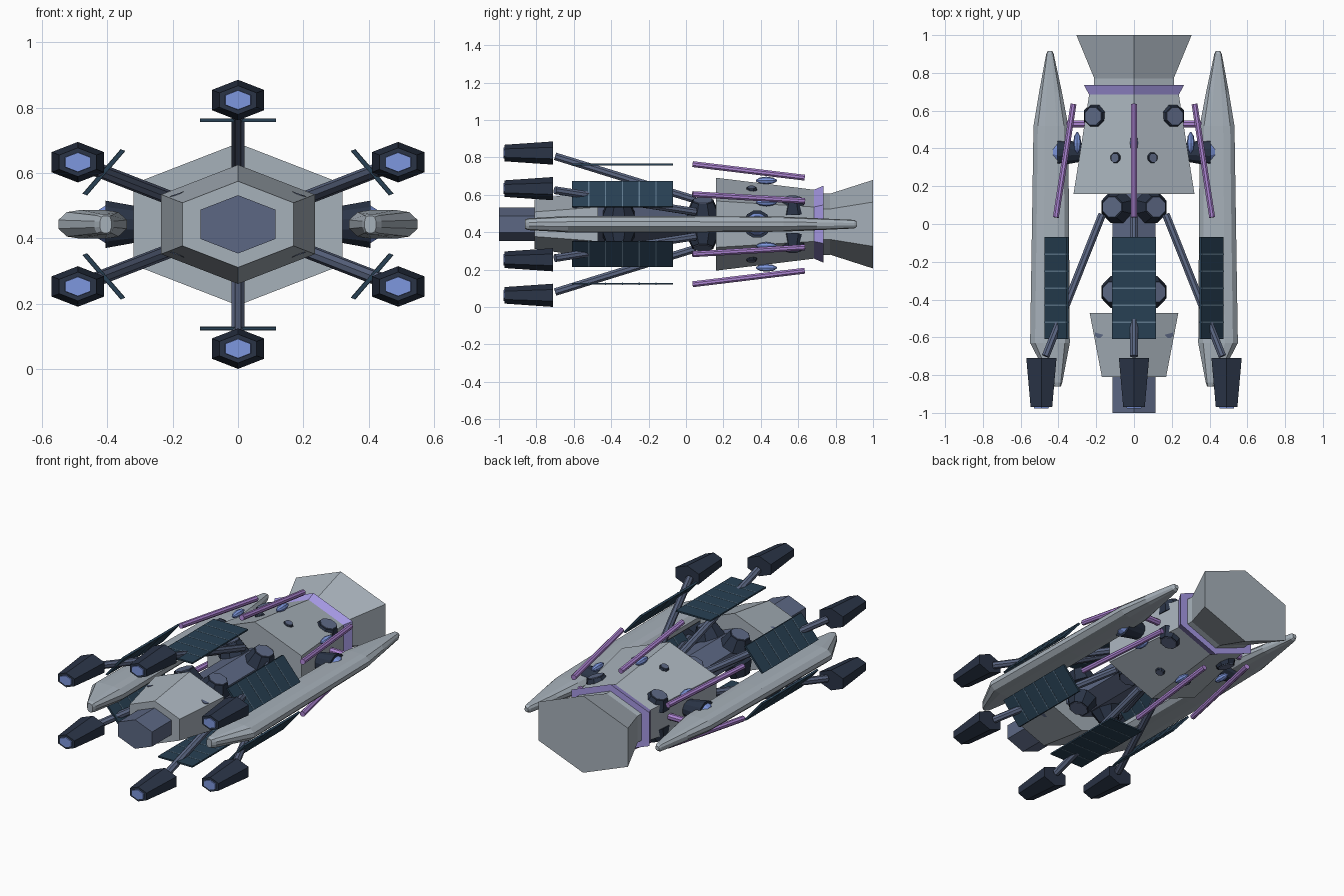
import bpy, bmesh, math
from mathutils import Vector

if "Cube" in bpy.data.objects:
    bpy.data.objects.remove(bpy.data.objects["Cube"])

Z0, K = 0.4425, 0.672          # hull axis height, vertical squash of the radial layout
HEX = [math.radians(30 + 60 * i) for i in range(6)]


def material(name, r, g, b):
    m = bpy.data.materials.new(name)
    m.diffuse_color = tuple((c / 255) ** 2.2 for c in (r, g, b)) + (1,)
    m.use_nodes = True
    m.node_tree.nodes["Principled BSDF"].inputs["Base Color"].default_value = m.diffuse_color
    return m


HULL = material("hull", 165, 175, 184)
TANK = material("tank_blue", 92, 103, 130)
DARK = material("dark_navy", 46, 55, 72)
PANEL = material("panel", 44, 66, 84)
LINE = material("panel_line", 95, 120, 140)
ROD = material("violet", 170, 130, 208)
RING = material("lilac", 165, 152, 228)
GLOW = material("glow_blue", 125, 150, 222)


def loft(name, rings, mat):
    """Skin a list of equal-sized vertex rings and cap both ends."""
    bm = bmesh.new()
    rows = [[bm.verts.new(p) for p in ring] for ring in rings]
    n = len(rows[0])
    for a, b in zip(rows, rows[1:]):
        for i in range(n):
            bm.faces.new((a[i], a[(i + 1) % n], b[(i + 1) % n], b[i]))
    bm.faces.new(rows[0])
    bm.faces.new(rows[-1])
    bmesh.ops.recalc_face_normals(bm, faces=bm.faces)
    me = bpy.data.meshes.new(name)
    bm.to_mesh(me)
    bm.free()
    me.materials.append(mat)
    ob = bpy.data.objects.new(name, me)
    bpy.context.collection.objects.link(ob)
    return ob


def polar(a, r, y):
    return Vector((r * math.cos(a), y, Z0 + K * r * math.sin(a)))


def hexes(name, profile, mat, centre=(0, 0)):
    """Squashed hexagonal body along y; profile = (y, half width)."""
    off = polar(centre[0], centre[1], 0) - Vector((0, 0, Z0))
    return loft(name, [[polar(a, w / 0.866, y) + off for a in HEX]
                       for y, w in profile], mat)


def cone(name, p, q, r0, r1, mat, n=8):
    """Frustum between two points."""
    p, q = Vector(p), Vector(q)
    rot = (q - p).to_track_quat('Z', 'Y')
    def ring(c, r):
        return [c + rot @ Vector((r * math.cos(t), r * math.sin(t), 0))
                for t in [math.tau * (i + .5) / n for i in range(n)]]
    return loft(name, [ring(p, r0), ring(q, r1)], mat)


# Central hull, front to back
hexes("nose_tube", [(-1, .115), (-.80, .115)], TANK)
hexes("front_module", [(-.81, .17), (-.47, .235)], HULL)
hexes("core_tank", [(-.48, .115), (.17, .115)], TANK)
hexes("rear_body", [(.16, .32), (.70, .235)], HULL)
hexes("rear_neck", [(.69, .215), (.78, .21)], HULL)
hexes("rear_ring", [(.68, .235), (.735, .265)], RING)
hexes("rear_nozzle", [(.77, .21), (1, .305)], HULL)

# Six-fold parts
for a in HEX:
    # Engine pod with glowing front
    hexes("engine_pod", [(-.97, .057), (-.71, .08)], DARK, (a, .566))
    hexes("engine_glow", [(-.976, .038), (-.965, .04)], GLOW, (a, .566))
    # Strut, side rod and bead
    cone("engine_strut", polar(a, .54, -.70), polar(a, .195, .05), .022, .022, TANK)
    cone("violet_rod", polar(a, .478, .035), polar(a, .37, .635), .017, .017, ROD)
    bead = [(-.056, .004), (-.035, .016), (0, .021), (.035, .016), (.056, .004)]
    c = polar(a, .347, .43)
    loft("bead", [[c + Vector((r * math.cos(t), y, r * math.sin(t)))
                   for t in [math.tau * i / 8 for i in range(8)]]
                  for y, r in bead], GLOW)

    # Flat panel and its cross lines
    def slab(name, y0, y1, half, thick, mat):
        def ring(y):
            pts = []
            for u, v in ((-1, -1), (1, -1), (1, 1), (-1, 1)):
                r, t = .474 + v * thick, u * half
                pts.append((r * math.cos(a) - t * math.sin(a), y,
                            Z0 + K * (r * math.sin(a) + t * math.cos(a))))
            return pts
        loft(name, [ring(y0), ring(y1)], mat)
    slab("solar_panel", -.61, -.07, .117, .007, PANEL)
    for i in range(1, 6):
        y = -.61 + .09 * i
        slab("panel_line", y - .003, y + .003, .117, .0085, LINE)

for s in (-1, 1):
    # Long side nacelle: (y, centre x, half width, half height)
    sections = [(-.86, .405, .018, .026), (-.84, .41, .03, .032),
                (-.63, .445, .105, .044), (.0, .442, .098, .044),
                (.52, .44, .092, .040), (.70, .442, .06, .032),
                (.90, .445, .02, .023), (.915, .445, .012, .012)]
    octa = [(1, .3), (.75, .85), (.35, 1), (-.35, 1), (-.75, .85), (-1, .3),
            (-1, -.3), (-.75, -.85), (-.35, -1), (.35, -1), (.75, -.85), (1, -.3)]
    loft("side_nacelle", [[(s * (cx + w * u), y, Z0 + h * v) for u, v in octa]
                          for y, cx, w, h in sections], HULL)
    # Nacelle brace and side lamp
    cone("nacelle_brace", (s * .22, .53, Z0), (s * .42, .53, Z0), .02, .02, ROD)
    cone("side_lamp", (s * .27, .38, Z0), (s * .405, .38, Z0), .05, .075, DARK, 12)
    cone("lamp_lens", (s * .40, .38, Z0), (s * .428, .38, Z0), .063, .045, GLOW, 12)

    # Eight-sided ports above and below the hull: (x, y, top height, radius)
    for x, y, h, r in [(.115, -.36, .125, .092), (.115, .09, .125, .092),
                       (.215, .57, .135, .082), (.10, .35, .195, .04),
                       (.185, -.58, .09, .042)]:
        for v in (-1, 1):
            tilt = Vector((s * .35, 0, v)).normalized()
            top = Vector((s * x, y, Z0 + v * h))
            cone("port", top - tilt * r * .8, top, r, r * .65, DARK)
            cone("port_cap", top - tilt * .01, top + tilt * .004, r * .6, r * .58, TANK)
